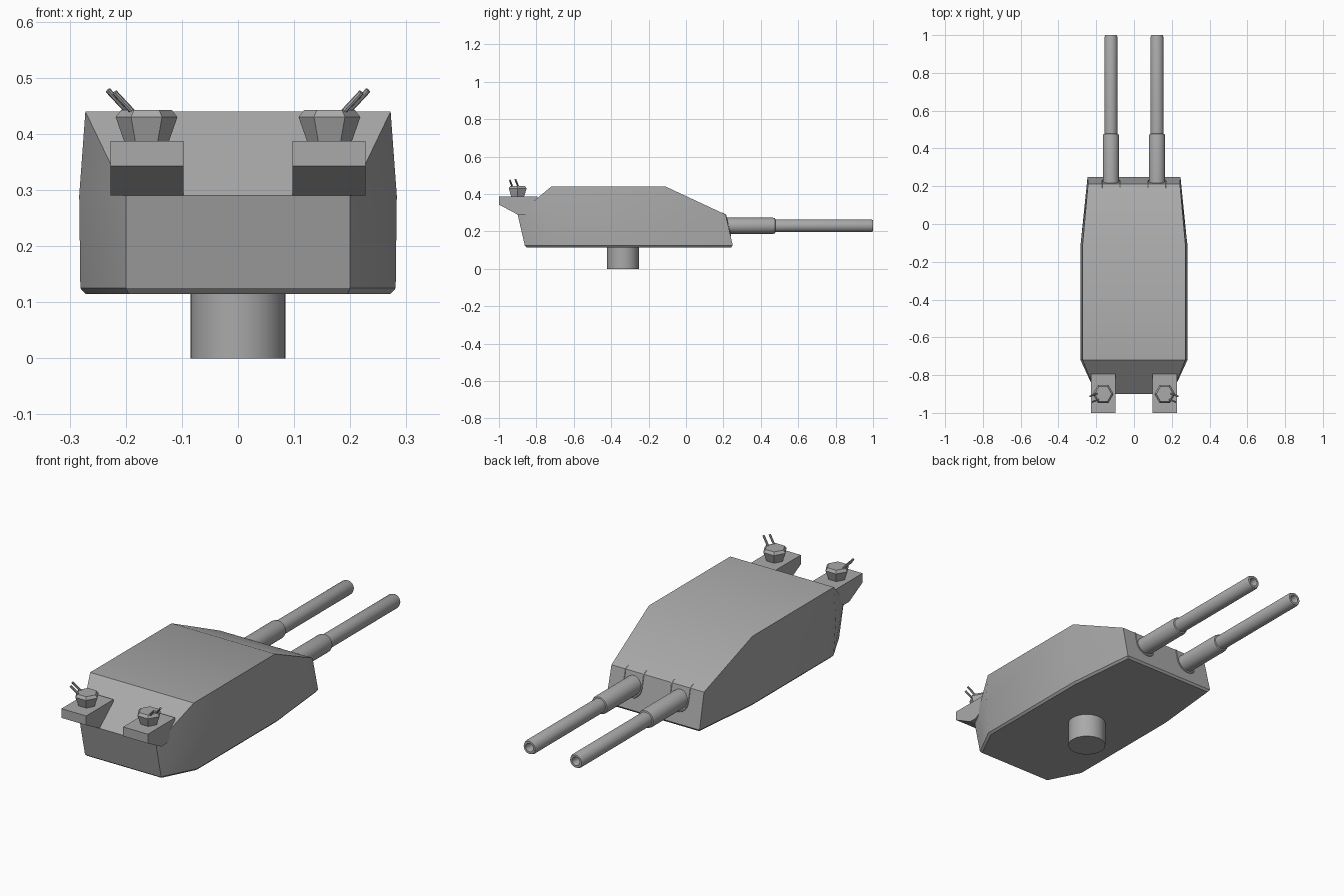
import bpy, bmesh
from math import radians, pi, sin, cos
from mathutils import Vector

cube = bpy.data.objects.get("Cube")
if cube:
    bpy.data.objects.remove(cube, do_unlink=True)

steel = bpy.data.materials.new("steel_grey")
steel.use_nodes = True
steel.diffuse_color = (0.4, 0.4, 0.4, 1)
steel.node_tree.nodes["Principled BSDF"].inputs["Base Color"].default_value = (0.4, 0.4, 0.4, 1)


def finish(name, bm, smooth=True):
    """Turn a bmesh into a shaded, coloured object."""
    bmesh.ops.remove_doubles(bm, verts=bm.verts, dist=0.0002)
    bmesh.ops.recalc_face_normals(bm, faces=bm.faces)
    mesh = bpy.data.meshes.new(name)
    bm.to_mesh(mesh)
    bm.free()
    mesh.materials.append(steel)
    obj = bpy.data.objects.new(name, mesh)
    bpy.context.collection.objects.link(obj)
    if smooth:
        bpy.ops.object.select_all(action='DESELECT')
        obj.select_set(True)
        bpy.context.view_layer.objects.active = obj
        bpy.ops.object.shade_smooth_by_angle(angle=radians(30))
    return obj


def loft(name, rings, smooth=True, caps=True):
    """Skin a list of equal-length point rings."""
    bm = bmesh.new()
    loops = [[bm.verts.new(p) for p in ring] for ring in rings]
    n = len(loops[0])
    for a, b in zip(loops, loops[1:]):
        for i in range(n):
            j = (i + 1) % n
            bm.faces.new((a[i], a[j], b[j], b[i]))
    if caps:
        bm.faces.new(loops[0])
        bm.faces.new(loops[-1])
    return finish(name, bm, smooth)


def turned(name, profile, centre, axis, sides, smooth=True):
    """Revolve (radius, distance) pairs about an axis through centre."""
    axis = Vector(axis).normalized()
    u = Vector((1, 0, 0)) if abs(axis.x) < 0.5 else Vector((0, 1, 0))
    u = (u - axis * u.dot(axis)).normalized()
    v = axis.cross(u)
    rings = []
    for r, d in profile:
        rings.append([Vector(centre) + axis * d + u * r * cos(2 * pi * i / sides)
                      + v * r * sin(2 * pi * i / sides) for i in range(sides)])
    return loft(name, rings, smooth)


# Armoured housing: half sections of (x, y, z), mirrored into closed rings
sections = [
    [(0.195, -0.852, 0.115), (0.2, -0.862, 0.125), (0.2, -0.9, 0.29), (0.2, -0.9, 0.29)],
    [(0.272, -0.7, 0.115), (0.281, -0.705, 0.125), (0.283, -0.72, 0.29), (0.272, -0.72, 0.44)],
    [(0.272, -0.1, 0.115), (0.281, -0.1, 0.125), (0.283, -0.11, 0.29), (0.272, -0.11, 0.44)],
    [(0.238, 0.242, 0.115), (0.246, 0.25, 0.125), (0.243, 0.212, 0.29), (0.243, 0.212, 0.29)],
]
bm = bmesh.new()
loops = []
for half in sections:
    ring = half + [(-x, y, z) for x, y, z in reversed(half)]
    loops.append([bm.verts.new(p) for p in ring])
for a, b in zip(loops, loops[1:]):
    for i in range(8):
        j = (i + 1) % 8
        bm.faces.new((a[i], a[j], b[j], b[i]))
for end in (loops[0], loops[-1]):
    bm.faces.new((end[0], end[1], end[6], end[7]))
    bm.faces.new((end[1], end[2], end[5], end[6]))
    bm.faces.new((end[2], end[3], end[4], end[5]))
bmesh.ops.dissolve_degenerate(bm, edges=bm.edges, dist=0.0002)
finish("turret_housing", bm)

# Round pedestal
turned("pedestal", [(0.085, 0), (0.085, 0.12)], (0, -0.337, 0), (0, 0, 1), 32)

# Main guns: sleeve, barrel and hollow muzzle in one turned profile
gun = [(0.043, 0.18), (0.043, 0.466), (0.04, 0.476), (0.034, 0.478), (0.034, 0.99),
       (0.03, 1.0), (0.02, 1.0), (0.018, 0.995), (0.018, 0.9)]

for side, label in ((1, "left"), (-1, "right")):
    gx = 0.122 * side
    turned(label + "_main_gun", gun, (gx, 0, 0.23), (0, 1, 0), 32)

    # Seam bead around the gun port, running up onto the sloped roof
    path = [(-0.048, 0.19, 0.299), (-0.048, 0.213, 0.288)]
    for k in range(9):
        a = pi + pi * k / 8
        z = 0.225 + 0.048 * sin(a)
        path.append((0.048 * cos(a), 0.212 + (0.29 - z) * 0.23, z))
    path += [(-x, y, z) for x, y, z in reversed(path[:2])]
    curve = bpy.data.curves.new(label + "_gun_port_seam", 'CURVE')
    curve.dimensions = '3D'
    curve.bevel_depth = 0.003
    curve.bevel_resolution = 1
    spline = curve.splines.new('POLY')
    spline.points.add(len(path) - 1)
    for point, (x, y, z) in zip(spline.points, path):
        point.co = (gx + x, y, z, 1)
    curve.materials.append(steel)
    bpy.context.collection.objects.link(bpy.data.objects.new(curve.name, curve))

    # Overhanging rear platform with a sloped underside
    outline = [(-1.0, 0.387), (-0.795, 0.387), (-0.795, 0.33), (-0.86, 0.29),
               (-0.9, 0.29), (-1.0, 0.343)]
    loft(label + "_rear_platform",
         [[(side * x, y, z) for y, z in outline] for x in (0.097, 0.227)], False)

    # Small six-sided turret
    cx = 0.163 * side
    turned(label + "_small_turret", [(0.04, 0), (0.055, 0.043), (0.045, 0.056)],
           (cx, -0.9, 0.387), (0, 0, 1), 6, False)

    # Twin light guns pointing outward and up
    for number, base in enumerate(((0.178, -0.89, 0.42), (0.166, -0.92, 0.416))):
        start = Vector((base[0] * side, base[1], base[2]))
        aim = Vector((0.054 * side, -0.022, 0.058))
        turned(f"{label}_light_gun_{number + 1}", [(0.005, 0), (0.005, aim.length)],
               start, aim, 8)
